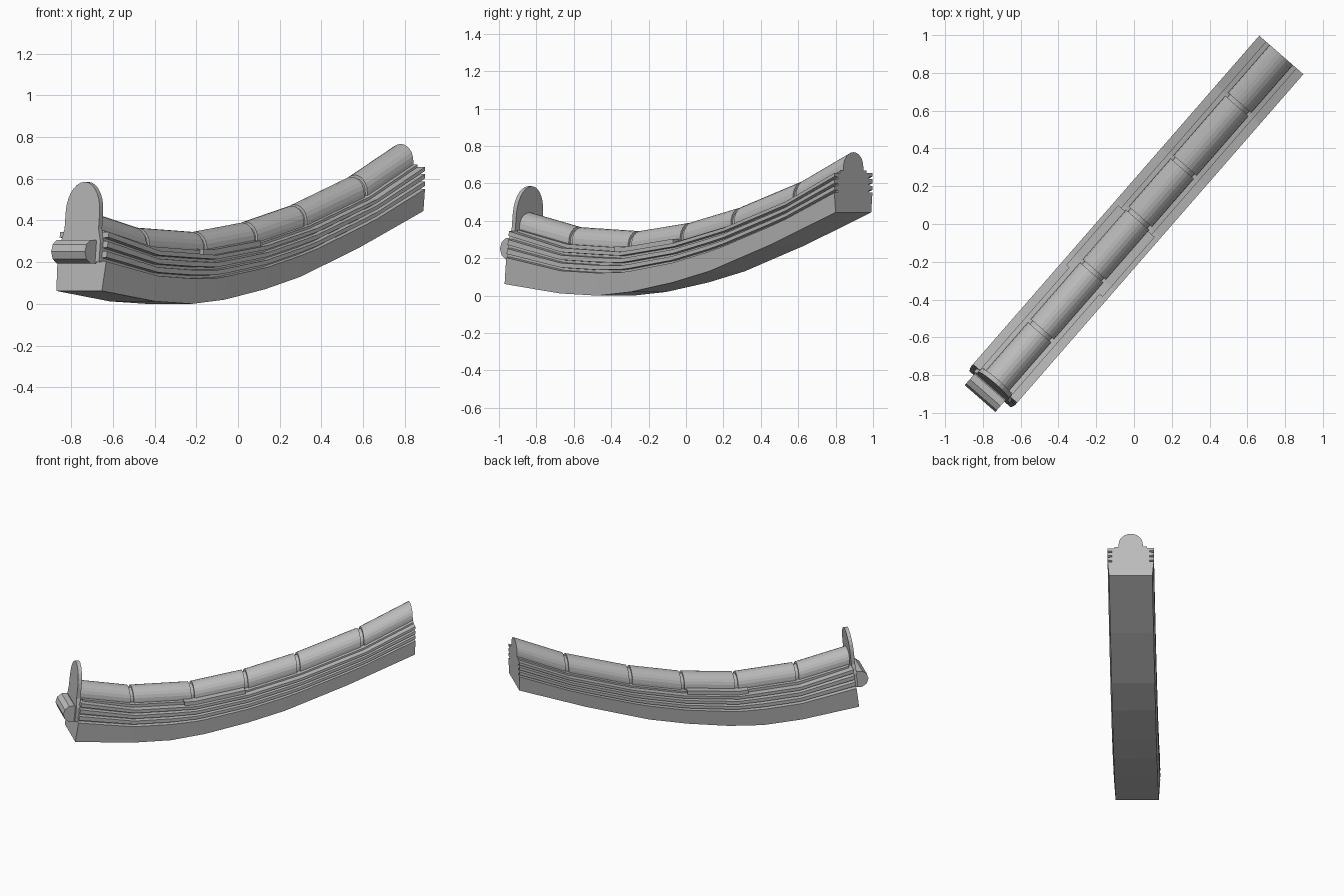
import bpy, bmesh
from math import sin, cos, pi
from mathutils import Vector

if "Cube" in bpy.data.objects:
    bpy.data.objects.remove(bpy.data.objects["Cube"])

grey = bpy.data.materials.new("stone_grey")
grey.use_nodes = True
grey.diffuse_color = (0.5, 0.5, 0.5, 1)
grey.node_tree.nodes["Principled BSDF"].inputs["Base Color"].default_value = (0.5, 0.5, 0.5, 1)

# The bar runs diagonally: u along it, v to its right
ALONG, ACROSS = Vector((0.657, 0.754, 0)), Vector((0.754, -0.657, 0))

# Underside and shoulder heights along the bar
UNDER = [(-1.16, .062), (-.77, .012), (-.5, 0), (-.265, .02), (.03, .07),
         (.29, .13), (.72, .27), (1.187, .445)]
SHOULDER = [(-1.16, .345), (-.75, .255), (-.33, .234), (.04, .28), (.4, .362),
            (.84, .502), (1.187, .656)]
JOINTS = [-1.11, -.75, -.33, .04, .4, .84, 1.187]


def height(curve, u):
    u = min(max(u, curve[0][0]), curve[-1][0])
    for (a, za), (b, zb) in zip(curve, curve[1:]):
        if u <= b:
            return za + (zb - za) * (u - a) / (b - a)


def place(u, v, z):
    return ALONG * u + ACROSS * v + Vector((0, 0, z))


def loft(name, rings):
    """Skin closed rings of points and cap both ends."""
    bm = bmesh.new()
    rows = [[bm.verts.new(p) for p in ring] for ring in rings]
    n = len(rows[0])
    for a, b in zip(rows, rows[1:]):
        for i in range(n):
            j = (i + 1) % n
            bm.faces.new((a[i], a[j], b[j], b[i]))
    bm.faces.new(rows[0][::-1])
    bm.faces.new(rows[-1])
    bmesh.ops.recalc_face_normals(bm, faces=bm.faces)
    mesh = bpy.data.meshes.new(name)
    bm.to_mesh(mesh)
    bm.free()
    mesh.materials.append(grey)
    obj = bpy.data.objects.new(name, mesh)
    bpy.context.collection.objects.link(obj)
    return obj


def sweep(name, section, start, end, lean=0.0):
    """Section points are (v, share of bar height, extra height)."""
    knots = {u for u, _ in UNDER + SHOULDER if start < u < end}
    rings = []
    for u in sorted(knots | {start, end}):
        low, high = height(UNDER, u), height(SHOULDER, u)
        shift = lean if u == start else 0
        rings.append([place(u + shift * k, v, low + (high - low) * k + dz)
                      for v, k, dz in section])
    return loft(name, rings)


# Main bar with three grooves down each side
side = [(.145, 0, 0)]
for k in (.5, .67, .84):
    side += [(.155, k, 0), (.125, k + .01, 0), (.125, k + .06, 0), (.155, k + .07, 0)]
side.append((.155, 1, 0))
sweep("bar", side + [(-v, k, dz) for v, k, dz in reversed(side)], -1.16, 1.187, .04)


def dome(radius, rise, steps=12):
    arc = [(radius * cos(pi * i / steps), 1, rise + radius * sin(pi * i / steps))
           for i in range(steps + 1)]
    return [(radius, 1, -.02)] + arc + [(-radius, 1, -.02)]


# Rounded top rail: a core, and thicker lengths with narrow gaps between them
sweep("rail_core", dome(.068, .028), JOINTS[0], JOINTS[-1] - .01)
for i, (a, b) in enumerate(zip(JOINTS, JOINTS[1:])):
    sweep(f"rail_length_{i + 1}", dome(.081, .03), a + (.011 if i else 0),
          b - (.011 if i < len(JOINTS) - 2 else 0))

# Low ledges beside the rail, wider in the middle
for label, start, end, width, rise in (("near", -1.1, -.4, .108, .02),
                                       ("middle", -.4, .02, .128, .026),
                                       ("far", .02, 1.187, .108, .012)):
    sweep(f"ledge_{label}", [(width, 1, -.02), (width, 1, rise),
                             (-width, 1, rise), (-width, 1, -.02)], start, end)

# Upright end plate with a rounded top
outline = [(.125, .2), (.125, .3), (.108, .36)]
outline += [(.108 * cos(pi * i / 14), .44 + .145 * sin(pi * i / 14)) for i in range(15)]
outline += [(-.108, .36), (-.125, .3), (-.125, .2)]
loft("end_plate", [[place(u + .1 * (z - .2), v, z) for v, z in outline]
                   for u in (-1.158, -1.132)])

# Cross roller on the near end
loft("end_roller", [[place(-1.172 + .06 * cos(pi * i / 5), v, .25 + .06 * sin(pi * i / 5))
                     for i in range(10)] for v in (-.115, .1)])
